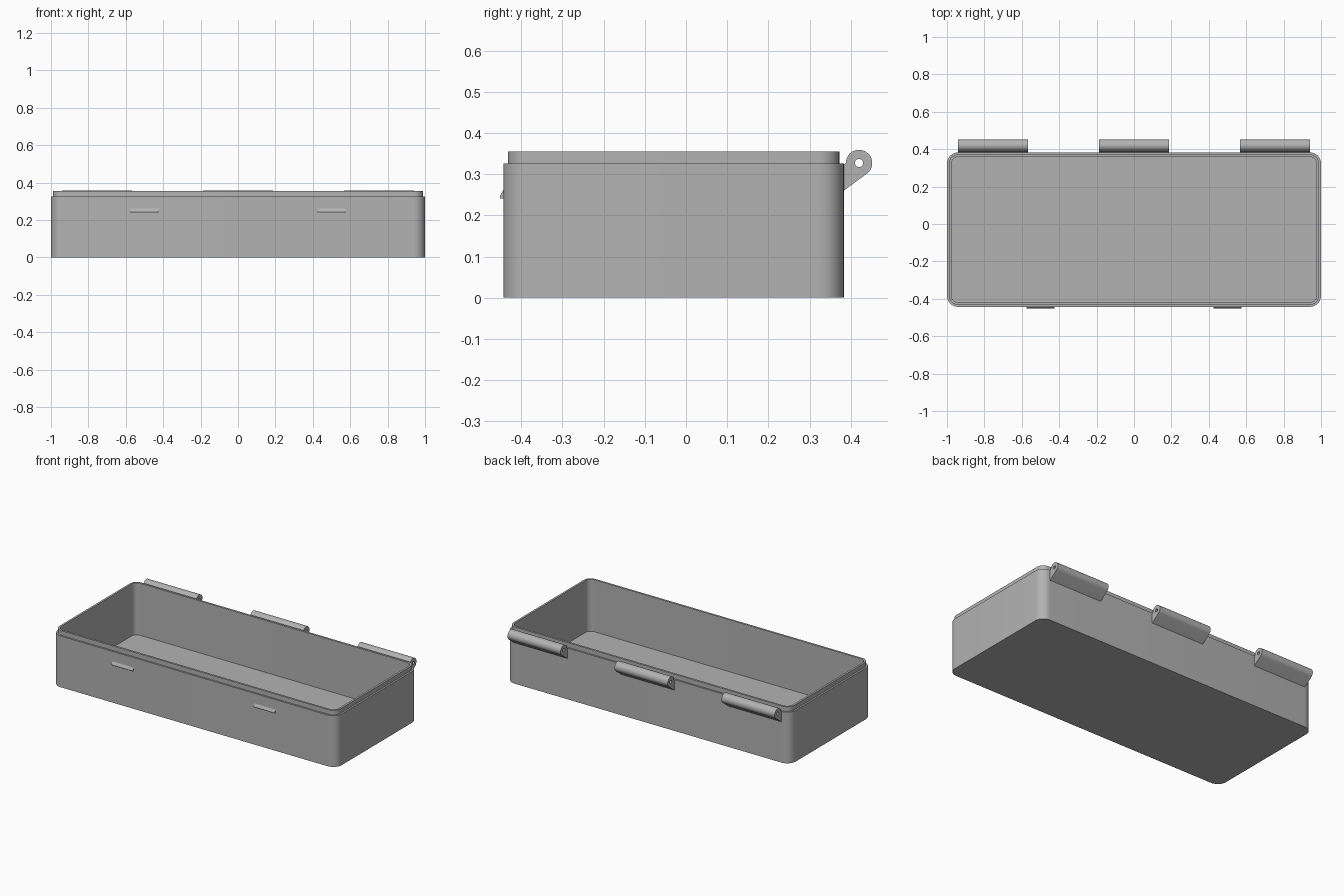
import bpy, bmesh, math
from mathutils import Matrix

cube = bpy.data.objects.get("Cube")
if cube:
    bpy.data.objects.remove(cube, do_unlink=True)

grey = bpy.data.materials.new("grey plastic")
grey.use_nodes = True
COLOUR = (0.45, 0.45, 0.45, 1)
grey.diffuse_color = COLOUR
grey.node_tree.nodes["Principled BSDF"].inputs["Base Color"].default_value = COLOUR

FRONT, BACK = -0.443, 0.383
CORNER = 0.06


def finish(obj):
    """Clean up, shade and colour a finished mesh."""
    bm = bmesh.new()
    bm.from_mesh(obj.data)
    bmesh.ops.remove_doubles(bm, verts=bm.verts, dist=0.0001)
    bmesh.ops.recalc_face_normals(bm, faces=bm.faces)
    bm.to_mesh(obj.data)
    bm.free()
    obj.data.materials.clear()
    obj.data.materials.append(grey)
    bpy.ops.object.select_all(action='DESELECT')
    obj.select_set(True)
    bpy.context.view_layer.objects.active = obj
    bpy.ops.object.shade_smooth_by_angle(angle=math.radians(30))


def arc(cy, cz, radius, start, end, steps):
    angles = [math.radians(start + (end - start) * i / steps) for i in range(steps + 1)]
    return [(cy + radius * math.cos(a), cz + radius * math.sin(a)) for a in angles]


def rounded_outline(inset):
    """Rounded rectangle of the box, moved inwards by inset."""
    r = CORNER - inset
    right, front, back = 1 - CORNER, FRONT + CORNER, BACK - CORNER
    corners = [(right, back), (-right, back), (-right, front), (right, front)]
    points = []
    for i, (x, y) in enumerate(corners):
        points += arc(x, y, r, 90 * i, 90 * i + 90, 10)
    return points


def extrude_profile(name, loops, x, width):
    """Extrude y-z outlines along x; later loops become holes."""
    curve = bpy.data.curves.new(name, 'CURVE')
    curve.dimensions = '2D'
    curve.fill_mode = 'BOTH'
    curve.extrude = width / 2
    for loop in loops:
        spline = curve.splines.new('POLY')
        spline.points.add(len(loop) - 1)
        for point, (y, z) in zip(spline.points, loop):
            point.co = (y, z, 0, 1)
        spline.use_cyclic_u = True
    obj = bpy.data.objects.new(name, curve)
    bpy.context.collection.objects.link(obj)
    bpy.ops.object.select_all(action='DESELECT')
    obj.select_set(True)
    bpy.context.view_layer.objects.active = obj
    bpy.ops.object.convert(target='MESH')
    obj = bpy.context.view_layer.objects.active
    # profile plane becomes y-z, extrusion runs along x
    obj.data.transform(Matrix(((0, 0, 1, x), (1, 0, 0, 0), (0, 1, 0, 0), (0, 0, 0, 1))))
    finish(obj)


# Box body: outer wall, ledge, raised lip, inner wall and floor
sections = [(0, 0), (0, 0.326), (0.011, 0.326), (0.011, 0.355), (0.024, 0.355), (0.024, 0.024)]
bm = bmesh.new()
rings = [[bm.verts.new((x, y, z)) for x, y in rounded_outline(inset)] for inset, z in sections]
for low, high in zip(rings, rings[1:]):
    for i in range(len(low)):
        j = (i + 1) % len(low)
        bm.faces.new((low[i], low[j], high[j], high[i]))
bm.faces.new(rings[0][::-1])
bm.faces.new(rings[-1])
mesh = bpy.data.meshes.new("box_body")
bm.to_mesh(mesh)
bm.free()
body = bpy.data.objects.new("box_body", mesh)
bpy.context.collection.objects.link(body)
finish(body)

# Hinge knuckles along the back, each with a pin hole
PIN_Y, PIN_Z = 0.42, 0.327
knuckle = arc(PIN_Y, PIN_Z, 0.032, -51, 180, 28) + [(BACK - 0.004, 0.32), (BACK - 0.004, 0.257)]
pin_hole = arc(PIN_Y, PIN_Z, 0.01, 0, 345, 23)
for side, x in (("right", -0.754), ("middle", 0), ("left", 0.754)):
    extrude_profile("hinge_" + side, [knuckle, pin_hole], x, 0.374)

# Snap catches on the front
catch = [(FRONT + 0.004, 0.268), (FRONT, 0.262), (FRONT - 0.008, 0.248), (FRONT - 0.0095, 0.244),
         (FRONT - 0.008, 0.241), (FRONT + 0.004, 0.241)]
for side, x in (("right", -0.5), ("left", 0.5)):
    extrude_profile("catch_" + side, [catch], x, 0.15)
